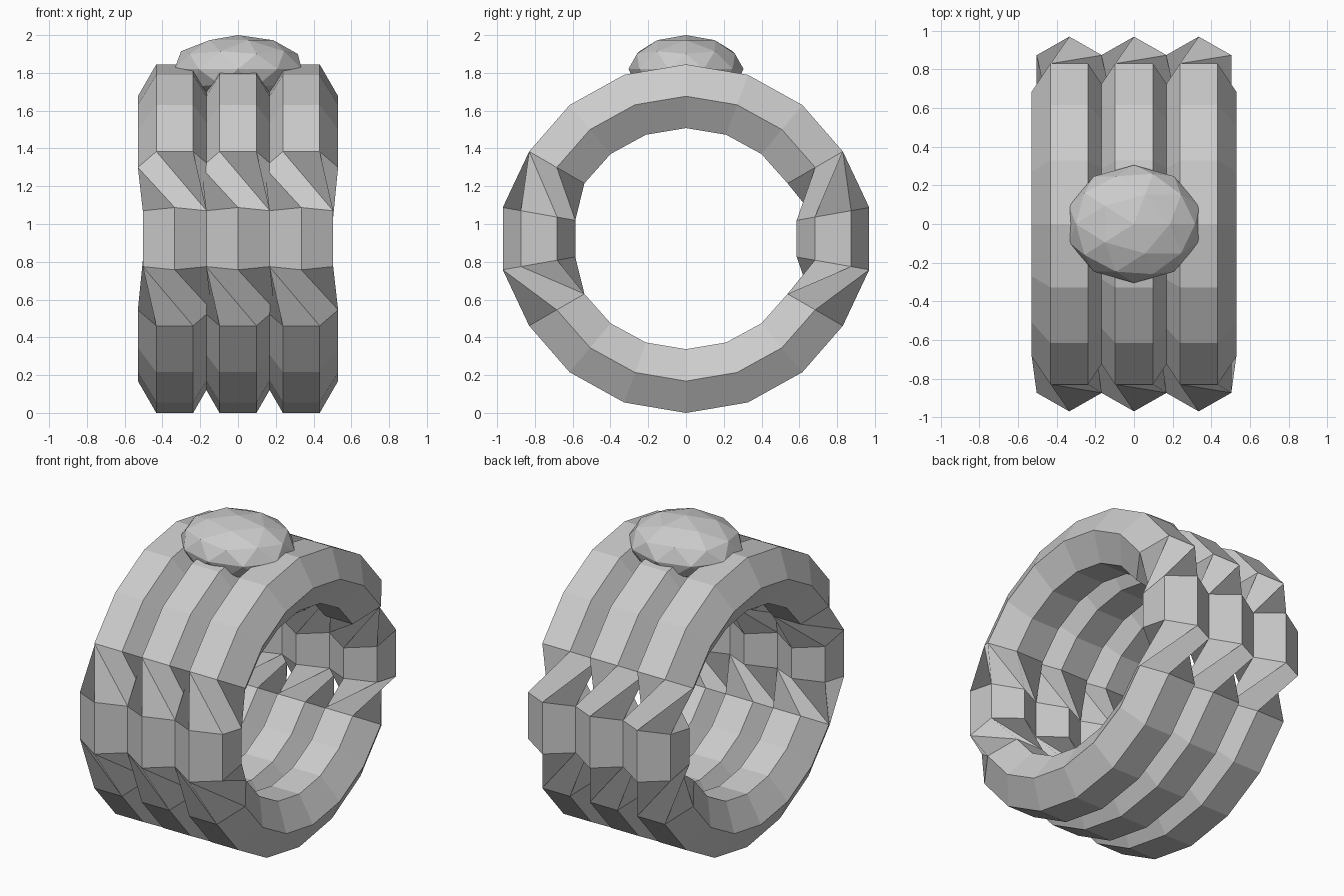
import bpy, bmesh
from math import sin, cos, radians

if "Cube" in bpy.data.objects:
    bpy.data.objects.remove(bpy.data.objects["Cube"])

SEGMENTS, SIDES = 18, 6
CENTRE_Z = 0.9225
PATH_Y, PATH_Z = 0.79, 0.754
TUBE = 0.195
SPACING = 0.335

metal = bpy.data.materials.new("grey metal")
metal.diffuse_color = (0.6, 0.6, 0.6, 1)
metal.use_nodes = True
metal.node_tree.nodes["Principled BSDF"].inputs["Base Color"].default_value = (0.6, 0.6, 0.6, 1)


def finish(bm, name):
    bmesh.ops.recalc_face_normals(bm, faces=bm.faces)
    mesh = bpy.data.meshes.new(name)
    bm.to_mesh(mesh)
    bm.free()
    mesh.materials.append(metal)
    obj = bpy.data.objects.new(name, mesh)
    bpy.context.collection.objects.link(obj)
    return obj


def twist(height):
    # The hexagonal tube makes a quarter turn above and below each side
    if height > 0.3:
        return 0
    return 90 if height > -0.3 else 180


def band(name, x):
    bm = bmesh.new()
    loops = []
    for i in range(SEGMENTS):
        a = radians(10 + i * 360 / SEGMENTS)
        loop = []
        for k in range(SIDES):
            p = radians(30 + 60 * k + twist(sin(a)))
            out = TUBE * cos(p)
            loop.append(bm.verts.new((x + TUBE * sin(p),
                                      (PATH_Y + out) * cos(a),
                                      CENTRE_Z + (PATH_Z + out) * sin(a))))
        loops.append(loop)
    for i, loop in enumerate(loops):
        after = loops[(i + 1) % SEGMENTS]
        for k in range(SIDES):
            n = (k + 1) % SIDES
            bm.faces.new((loop[k], loop[n], after[n], after[k]))
    return finish(bm, name)


# Three twisted bands side by side
for name, side in (("right_band", -1), ("middle_band", 0), ("left_band", 1)):
    band(name, side * SPACING)

# Faceted stone set on top
bm = bmesh.new()
bmesh.ops.create_icosphere(bm, subdivisions=2, radius=1)
bmesh.ops.scale(bm, vec=(0.354, 0.305, 0.18), verts=bm.verts)
bmesh.ops.translate(bm, vec=(0, 0, 1.82), verts=bm.verts)
finish(bm, "stone")
